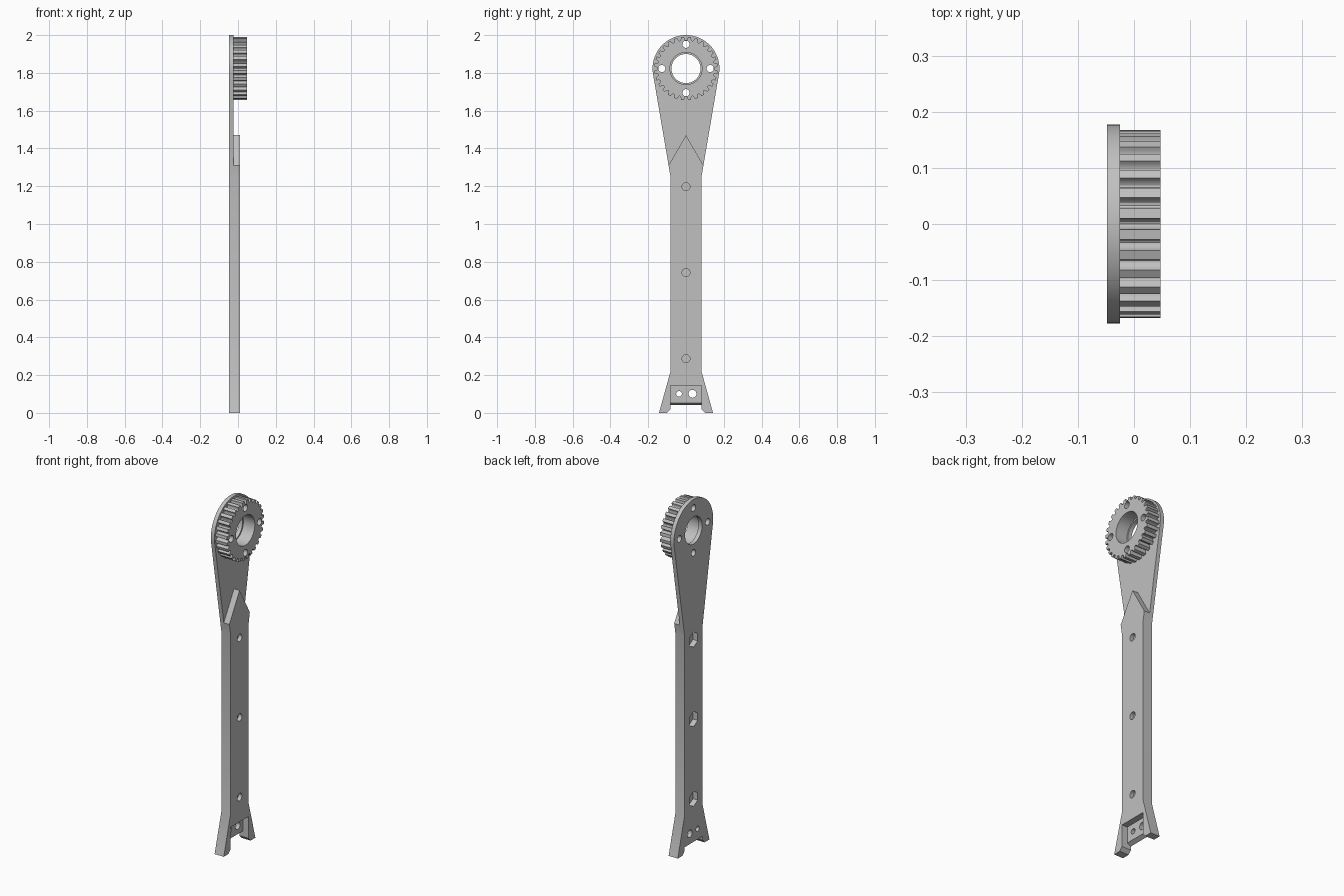
import bpy, bmesh, math
from math import sin, cos, pi

cube = bpy.data.objects.get("Cube")
if cube:
    bpy.data.objects.remove(cube, do_unlink=True)

BACK, PLATE, FACE, GEAR = -0.048, -0.025, 0.01, 0.047
HUB_Z, HUB_R, GEAR_R, TEETH = 1.823, 0.177, 0.168, 28

gray = bpy.data.materials.new("plain gray")
gray.use_nodes = True
gray.diffuse_color = (0.53, 0.53, 0.53, 1)
gray.node_tree.nodes["Principled BSDF"].inputs["Base Color"].default_value = (0.53, 0.53, 0.53, 1)


def prism(name, points, lo, hi, axis="x"):
    """Extrude a closed profile: (y, z) along x, or (x, z) along y."""
    bm = bmesh.new()
    place = (lambda p, d: (d, p[0], p[1])) if axis == "x" else (lambda p, d: (p[0], d, p[1]))
    low = [bm.verts.new(place(p, lo)) for p in points]
    high = [bm.verts.new(place(p, hi)) for p in points]
    bm.faces.new(low)
    bm.faces.new(high)
    n = len(points)
    for i in range(n):
        j = (i + 1) % n
        bm.faces.new((low[i], low[j], high[j], high[i]))
    bmesh.ops.recalc_face_normals(bm, faces=bm.faces)
    mesh = bpy.data.meshes.new(name)
    bm.to_mesh(mesh)
    bm.free()
    mesh.materials.append(gray)
    obj = bpy.data.objects.new(name, mesh)
    bpy.context.collection.objects.link(obj)
    return obj


def ring(y, z, r, sides=32, turn=0.0):
    return [(y + r * cos(turn + 2 * pi * i / sides), z + r * sin(turn + 2 * pi * i / sides))
            for i in range(sides)]


def combine(target, other, operation="DIFFERENCE"):
    mod = target.modifiers.new("combine", "BOOLEAN")
    mod.operation, mod.solver, mod.object = operation, "EXACT", other
    bpy.context.view_layer.objects.active = target
    bpy.ops.object.modifier_apply(modifier=mod.name)
    bpy.data.objects.remove(other, do_unlink=True)


# Arm silhouette: splayed feet, straight bar, taper into a round head
side = [(0.082, 0.02), (0.1, 0), (0.143, 0), (0.082, 0.22), (0.082, 1.25)]
tilt = math.radians(9.7)
head = [(HUB_R * cos(a), HUB_Z + HUB_R * sin(a))
        for a in (-tilt + (pi + 2 * tilt) * i / 48 for i in range(49))]
outline = side + head + [(-y, z) for y, z in reversed(side)]
arm = prism("crank_arm", outline, BACK, FACE)

# Thin the head above the pointed end of the bar
chevron = [(0, 1.47), (0.0925, 1.31), (0.3, 0.952), (0.3, 2.2),
           (-0.3, 2.2), (-0.3, 0.952), (-0.0925, 1.31)]
combine(arm, prism("head_cutter", chevron, PLATE, 0.1))

# Toothed wheel with rounded grooves
teeth = []
pitch = 2 * pi / TEETH
for i in range(TEETH):
    for k in range(9):
        t = pi * k / 8
        a = pitch * (i - 0.27 * cos(t))
        r = GEAR_R - 0.018 * sin(t)
        teeth.append((r * cos(a), HUB_Z + r * sin(a)))
combine(arm, prism("toothed_wheel", teeth, PLATE - 0.01, GEAR), "UNION")

# Stepped centre bore and four bolt holes
combine(arm, prism("bore_cutter", ring(0, HUB_Z, 0.077, 64), -0.1, 0.1))
combine(arm, prism("seat_cutter", ring(0, HUB_Z, 0.085, 64), PLATE, 0.1))
for i in range(4):
    y, z = 0.128 * cos(i * pi / 2), HUB_Z + 0.128 * sin(i * pi / 2)
    combine(arm, prism("bolt_cutter", ring(y, z, 0.019, 24), -0.1, 0.1))

# Blind screw holes with hexagonal nut pockets behind
for z in (0.287, 0.743, 1.198):
    combine(arm, prism("screw_cutter", ring(0, z, 0.021, 24), -0.012, 0.1))
    combine(arm, prism("nut_cutter", ring(0, z, 0.043, 6, pi / 2), -0.1, -0.018))

# Foot notch with a recessed web and sloped lower edge
notch = [(0.1, 0.145), (PLATE, 0.145), (PLATE, 0.053), (BACK, 0.041),
         (-0.1, 0.014), (-0.1, -0.1), (0.1, -0.1)]
combine(arm, prism("notch_cutter", notch, -0.082, 0.082, "y"))
for y, r in ((-0.037, 0.015), (0.034, 0.021)):
    combine(arm, prism("web_hole_cutter", ring(y, 0.101, r, 24), -0.1, 0.1))

# Smooth the curved walls, keep the edges crisp
bpy.ops.object.select_all(action="DESELECT")
arm.select_set(True)
bpy.context.view_layer.objects.active = arm
bpy.ops.object.shade_smooth_by_angle(angle=math.radians(28))
